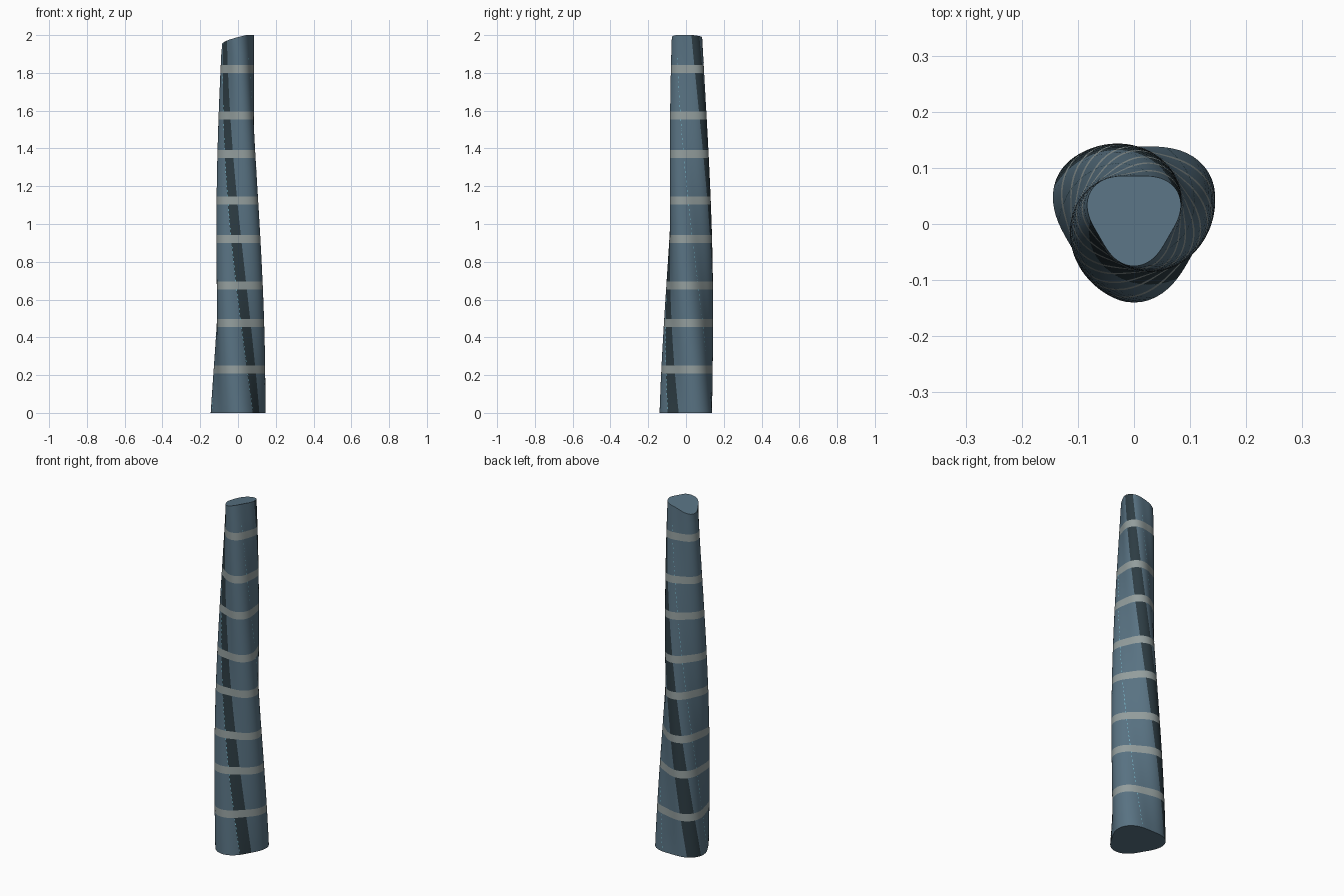
import bpy, bmesh, math

if "Cube" in bpy.data.objects:
    bpy.data.objects.remove(bpy.data.objects["Cube"], do_unlink=True)


def make_material(name, rgb):
    mat = bpy.data.materials.new(name)
    mat.use_nodes = True
    color = (*rgb, 1.0)
    mat.diffuse_color = color
    mat.node_tree.nodes["Principled BSDF"].inputs["Base Color"].default_value = color
    return mat


SIDES = 72
HEIGHT = 2.0
CENTER_Y = 0.014
BAND_HALF = 0.021
BANDS = [0.23, 0.475, 0.675, 0.92, 1.125, 1.37, 1.575, 1.82]
STRIPS = [-70, 115]        # dark strip centres around the section, degrees
STRIP_HALF = 15
LIGHT_ROWS = [36, 156, 276]


def section_point(degrees, z, offset=0.0):
    """Point on the rounded triangular section, tapered and twisted with height."""
    t = z / HEIGHT
    a = math.radians(degrees)
    radius = (0.154 - 0.065 * t) * (0.903 + 0.097 * math.cos(3 * a)) + offset
    angle = a + math.radians(30 - 120 * t)
    return radius * math.cos(angle), radius * math.sin(angle) + CENTER_Y


def roof_height(x, y):
    """Sloping, gently domed roof."""
    return min(HEIGHT, 1.992 + 0.27 * x - 1.7 * x * x - 0.04 * y - y * y)


def in_band(z):
    return any(abs(z - b) < BAND_HALF for b in BANDS)


def in_strip(degrees):
    return any(abs((degrees - s + 180) % 360 - 180) < STRIP_HALF for s in STRIPS)


def add_object(name, bm, materials):
    mesh = bpy.data.meshes.new(name)
    bm.to_mesh(mesh)
    bm.free()
    for mat in materials:
        mesh.materials.append(mat)
    obj = bpy.data.objects.new(name, mesh)
    bpy.context.collection.objects.link(obj)
    return obj


glass = make_material("blue_grey_glass", (0.098, 0.168, 0.223))
band_grey = make_material("pale_grey_band", (0.290, 0.338, 0.335))
dark_glass = make_material("dark_glass", (0.026, 0.045, 0.056))
cyan = make_material("cyan_light", (0.200, 0.550, 0.680))

# Ring heights: band edges plus even steps between them
levels = {0.0, 1.9}
for b in BANDS:
    levels |= {b - BAND_HALF, b + BAND_HALF}
edges = sorted(levels)
heights = []
for low, high in zip(edges, edges[1:]):
    steps = max(1, round((high - low) / 0.04))
    heights += [low + (high - low) * k / steps for k in range(steps)]
heights.append(edges[-1])

# Twisted tower shaft
step = 360 / SIDES
bm = bmesh.new()
rings = [[bm.verts.new((*section_point(i * step, z), z)) for i in range(SIDES)]
         for z in heights]

# Slanted top ring
top = []
for i in range(SIDES):
    x, y = section_point(i * step, HEIGHT)
    top.append(bm.verts.new((x, y, roof_height(x, y))))
rings.append(top)

# Walls: pale bands run over the two dark strips that follow the twist
for lower, upper in zip(rings, rings[1:]):
    for i in range(SIDES):
        j = (i + 1) % SIDES
        face = bm.faces.new((lower[i], lower[j], upper[j], upper[i]))
        if in_band(face.calc_center_median().z):
            face.material_index = 1
        elif in_strip((i + 0.5) * step):
            face.material_index = 2

# Base and roof
bm.faces.new(list(reversed(rings[0])))
bm.faces.new(top)
bmesh.ops.recalc_face_normals(bm, faces=bm.faces)
tower = add_object("tower_shaft", bm, [glass, band_grey, dark_glass])
bpy.context.view_layer.objects.active = tower
tower.select_set(True)
bpy.ops.object.shade_smooth_by_angle(angle=math.radians(35))

# Rows of small lights following the twist
bm = bmesh.new()
for row in LIGHT_ROWS:
    for k in range(1, 76):
        z = 0.025 * k
        if in_band(z):
            continue
        corners = [(-0.7, -0.005), (0.7, -0.005), (0.7, 0.005), (-0.7, 0.005)]
        bm.faces.new([bm.verts.new((*section_point(row + da, z + dz, 0.001), z + dz))
                      for da, dz in corners])
add_object("facade_lights", bm, [cyan])
